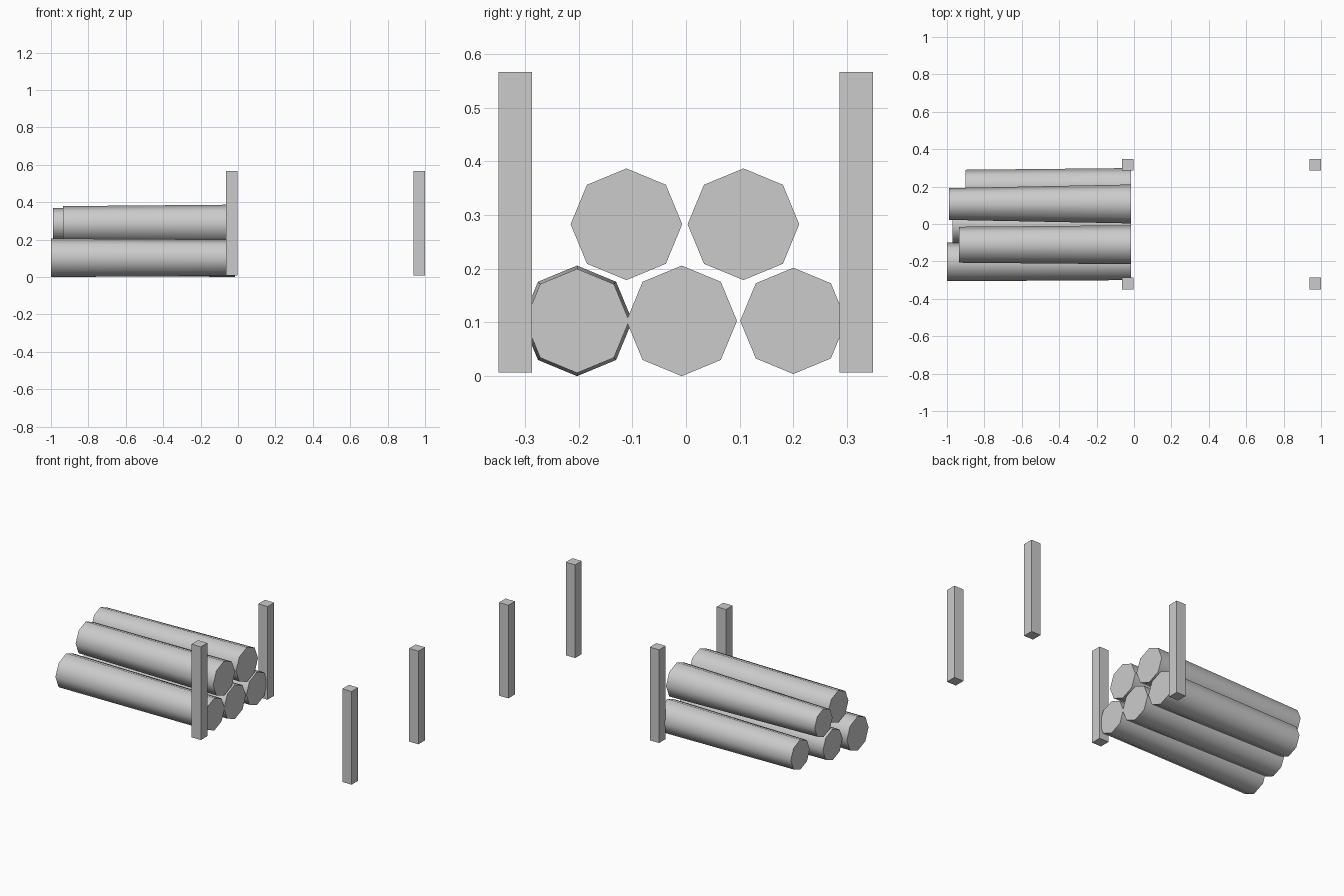
import bpy
import bmesh
import math
from mathutils import Matrix

default = bpy.data.objects.get("Cube")
if default:
    bpy.data.objects.remove(default, do_unlink=True)

# Single plain grey
grey = bpy.data.materials.new("light_grey")
grey.use_nodes = True
colour = (0.6, 0.6, 0.6, 1)
grey.diffuse_color = colour
grey.node_tree.nodes["Principled BSDF"].inputs["Base Color"].default_value = colour


def add_object(name, bm, location):
    mesh = bpy.data.meshes.new(name)
    bm.to_mesh(mesh)
    bm.free()
    mesh.materials.append(grey)
    obj = bpy.data.objects.new(name, mesh)
    obj.location = location
    bpy.context.collection.objects.link(obj)
    return obj


def add_log(name, y, z, far_x, far_radius, near_radius):
    """Tapered eight-sided log lying along x, smooth sides and flat ends."""
    near_x = -0.015
    bm = bmesh.new()
    bmesh.ops.create_cone(bm, cap_ends=True, segments=8, radius1=far_radius,
                          radius2=near_radius, depth=near_x - far_x,
                          matrix=Matrix.Rotation(math.pi / 2, 4, "Y"))
    obj = add_object(name, bm, ((near_x + far_x) / 2, y, z))
    bpy.ops.object.select_all(action="DESELECT")
    obj.select_set(True)
    bpy.context.view_layer.objects.active = obj
    bpy.ops.object.shade_smooth_by_angle(angle=math.radians(60))


def add_post(name, x, y):
    """Square upright stake."""
    width, height = 0.062, 0.56
    bm = bmesh.new()
    bmesh.ops.create_cube(bm, size=1, matrix=Matrix.Diagonal((width, width, height, 1)))
    add_object(name, bm, (x, y, 0.007 + height / 2))


# Stacked logs: three below, two resting on top
add_log("bottom_front_log", -0.203, 0.103, -1.0, 0.103, 0.097)
add_log("bottom_middle_log", -0.008, 0.103, -0.97, 0.093, 0.103)
add_log("bottom_back_log", 0.2, 0.103, -0.9, 0.09, 0.099)
add_log("top_front_log", -0.111, 0.283, -0.935, 0.096, 0.104)
add_log("top_back_log", 0.107, 0.283, -0.99, 0.085, 0.104)

# Four stakes at the corners of the rack
for end, x in (("middle", -0.034), ("left", 0.969)):
    for side, y in (("front", -0.318), ("back", 0.317)):
        add_post(f"{end}_{side}_post", x, y)
